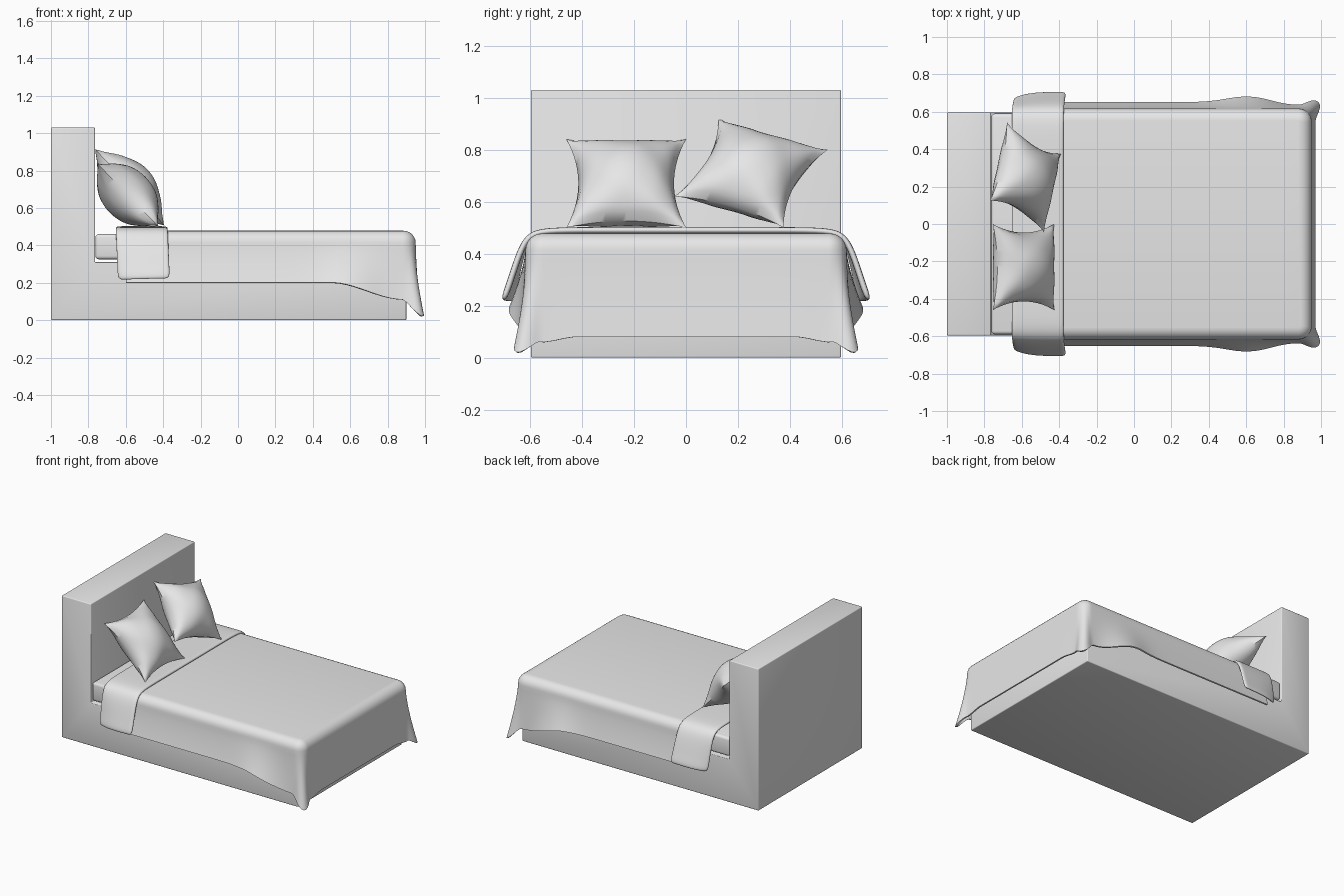
import bpy, bmesh
from math import sin, cos, pi, exp, radians
from mathutils import Vector

cube = bpy.data.objects.get("Cube")
if cube:
    bpy.data.objects.remove(cube, do_unlink=True)

grey = bpy.data.materials.new("light_grey")
grey.use_nodes = True
grey.diffuse_color = (0.8, 0.8, 0.8, 1)
grey.node_tree.nodes["Principled BSDF"].inputs["Base Color"].default_value = (0.8, 0.8, 0.8, 1)


def finish(bm, name, bevel=0, solid=0, subsurf=0, closed=True):
    """Turn a bmesh into a named, smooth shaded object with its modifiers applied."""
    bmesh.ops.recalc_face_normals(bm, faces=bm.faces)
    if not closed and sum(f.normal.z * f.calc_area() for f in bm.faces) < 0:
        bmesh.ops.reverse_faces(bm, faces=bm.faces)
    mesh = bpy.data.meshes.new(name)
    bm.to_mesh(mesh)
    bm.free()
    ob = bpy.data.objects.new(name, mesh)
    bpy.context.collection.objects.link(ob)
    mesh.materials.append(grey)
    if solid:
        m = ob.modifiers.new("thickness", 'SOLIDIFY')
        m.thickness, m.offset = solid, 0
    if bevel:
        m = ob.modifiers.new("soft_edges", 'BEVEL')
        m.width, m.segments = bevel, 3
    if subsurf:
        m = ob.modifiers.new("smooth", 'SUBSURF')
        m.levels = m.render_levels = subsurf
    bpy.ops.object.select_all(action='DESELECT')
    ob.select_set(True)
    bpy.context.view_layer.objects.active = ob
    bpy.ops.object.convert(target='MESH')
    bpy.ops.object.shade_smooth_by_angle(angle=radians(40))
    return ob


def side_extrusion(name, outline, half, bevel):
    """Extrude an x-z outline across the bed."""
    bm = bmesh.new()
    face = bm.faces.new([bm.verts.new((x, -half, z)) for x, z in outline])
    ext = bmesh.ops.extrude_face_region(bm, geom=[face])["geom"]
    bmesh.ops.translate(bm, vec=(0, 2 * half, 0),
                        verts=[v for v in ext if isinstance(v, bmesh.types.BMVert)])
    finish(bm, name, bevel=bevel)


def skin(bm, rows):
    """Join rows of points into a sheet of quads and return the vertices."""
    grid = [[bm.verts.new(p) for p in row] for row in rows]
    for a, b in zip(grid, grid[1:]):
        for i in range(len(a) - 1):
            bm.faces.new((a[i], a[i + 1], b[i + 1], b[i]))
    return grid


def smoothstep(a, b, x):
    k = min(max((x - a) / (b - a), 0), 1)
    return k * k * (3 - 2 * k)


def bump(x, middle, width):
    return exp(-((x - middle) / width) ** 2)


# Frame with headboard, and mattress
side_extrusion("bed_frame", [(-1, 0), (0.9, 0), (0.9, 0.31), (-0.765, 0.31),
                             (-0.765, 1.03), (-1, 1.03)], 0.596, 0.006)
side_extrusion("mattress", [(-0.763, 0.325), (0.89, 0.325), (0.89, 0.46), (-0.763, 0.46)],
               0.59, 0.018)

# Blanket: stations run from the head, round the corner, to the middle of the foot
HEAD, FOOT, SIDE, R, TOP = -0.6, 0.945, 0.612, 0.065, 0.473
stations = []  # base point, outward direction, hem height, flare
for i in range(40):
    x = HEAD + (FOOT - R - HEAD) * i / 40
    flare = 0.035 + 0.03 * bump(x, 0.6, 0.15) - 0.015 * smoothstep(0.65, 0.86, x)
    stations.append((Vector((x, SIDE, 0)), Vector((0, 1, 0)),
                     0.2 - 0.09 * smoothstep(0.5, 0.88, x), flare))
for i in range(17):
    k = i / 16
    n = Vector((sin(k * pi / 2), cos(k * pi / 2), 0))
    fold = bump(k, 0.5, 0.24)
    stations.append((Vector((FOOT - R, SIDE - R, 0)) + n * R, n,
                     0.11 - 0.05 * k - 0.065 * fold, 0.02 + 0.06 * fold))
for i in range(1, 15):
    y = (SIDE - R) * (1 - i / 14)
    stations.append((Vector((FOOT, y, 0)), Vector((1, 0, 0)),
                     0.08 - 0.02 * smoothstep(0.42, 0.55, y), 0.02))

flip = Vector((1, -1, 1))
stations += [(p * flip, n * flip, h, f) for p, n, h, f in reversed(stations[:-1])]

rows = []
for i in range(7):  # rounded top edge
    a = i / 6 * pi / 2
    rows.append([p + n * (0.06 * sin(a) - 0.06) + Vector((0, 0, TOP - 0.06 * (1 - cos(a))))
                 for p, n, h, f in stations])
for i in range(1, 11):  # hanging skirt
    s = i / 10
    rows.append([p + n * f * s ** 1.4 + Vector((0, 0, (TOP - 0.06) * (1 - s) + h * s))
                 for p, n, h, f in stations])
bm = bmesh.new()
grid = skin(bm, rows)
bm.faces.new(grid[0])
finish(bm, "blanket", solid=0.01, closed=False)

# Turned back band of the blanket near the pillows
half = [(0.0, 0.49), (0.3, 0.49), (0.52, 0.49), (0.59, 0.478), (0.625, 0.44),
        (0.655, 0.36), (0.68, 0.28), (0.702, 0.222)]
section = [(-y, z) for y, z in reversed(half[1:])] + half
rows = []
for i in range(9):
    k = i / 8
    pull = 0.025 * (1 - k) ** 4
    row = []
    for y, z in section:
        drop = (0.49 - z) / 0.27
        x = -0.655 + 0.28 * k + 0.012 * drop
        row.append((x, y * (1 - pull * 2 * drop), z - 0.008 * drop * (1 - k)))
    rows.append(row)
bm = bmesh.new()
skin(bm, rows)
finish(bm, "blanket_fold", solid=0.024, subsurf=2, closed=False)


# Pillows: two puffed sheets sewn along pinched edges
def pillow(name, center, across, up, puff=0.135, n=28):
    center, across, up = Vector(center), Vector(across), Vector(up)
    normal = across.cross(up).normalized()
    bm = bmesh.new()
    for sign in (1, -1):
        rows = []
        for j in range(n + 1):
            t = 2 * j / n - 1
            row = []
            for i in range(n + 1):
                s = 2 * i / n - 1
                room = max((1 - s * s) * (1 - t * t), 0)
                crease = 1 + 0.06 * sin(7 * s + 2 * t) * sin(5 * t - s) * (s * s + t * t)
                row.append(center + across * s * (1 - 0.2 * (1 - t * t))
                           + up * t * (1 - 0.15 * (1 - s * s))
                           + normal * sign * puff * crease * room ** 0.6)
            rows.append(row)
        skin(bm, rows)
    bmesh.ops.remove_doubles(bm, verts=bm.verts, dist=0.0003)
    finish(bm, name)


pillow("right_pillow", (-0.59, -0.23, 0.67), (0, 0.23, 0), (-0.165, 0, 0.17))
pillow("left_pillow", (-0.58, 0.25, 0.71), (0.045, 0.21, -0.06), (-0.145, 0.085, 0.15))
